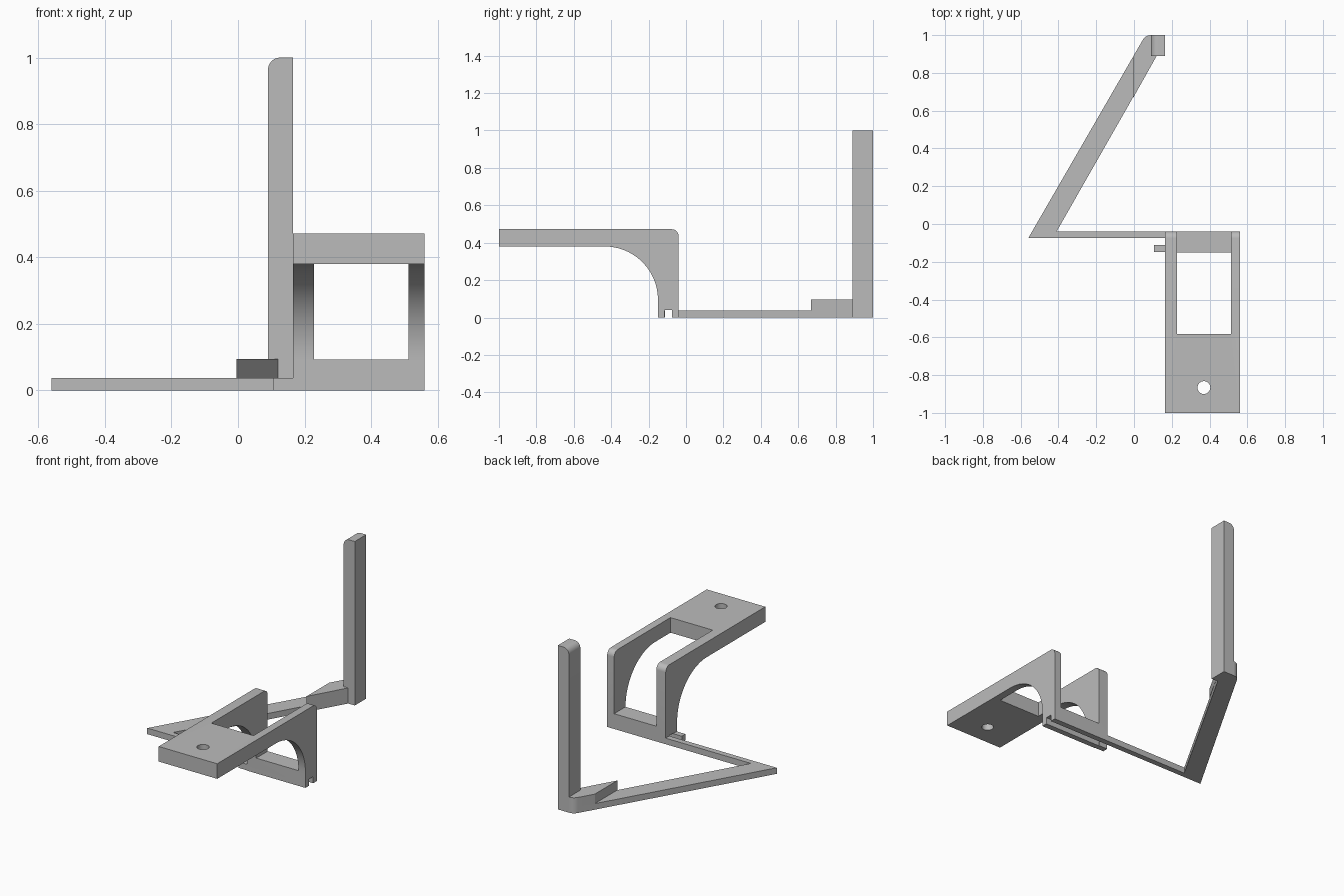
import bpy, bmesh
from math import sin, cos, pi, radians
from mathutils import Vector

cube = bpy.data.objects.get("Cube")
if cube:
    bpy.data.objects.remove(cube, do_unlink=True)

grey = bpy.data.materials.new("plain grey")
grey.use_nodes = True
grey.diffuse_color = (0.5, 0.5, 0.5, 1)
grey.node_tree.nodes["Principled BSDF"].inputs["Base Color"].default_value = (0.5, 0.5, 0.5, 1)


def arc(cx, cy, r, start, end, steps=12):
    """Points along an arc, angles in degrees."""
    angles = [radians(start + (end - start) * i / steps) for i in range(steps + 1)]
    return [(cx + r * cos(a), cy + r * sin(a)) for a in angles]


def prism(name, profile, axis, low, high):
    """Extrude a 2D profile along one axis between low and high."""
    place = {"x": lambda u, v: Vector((low, u, v)),
             "y": lambda u, v: Vector((u, low, v)),
             "z": lambda u, v: Vector((u, v, low))}[axis]
    bm = bmesh.new()
    face = bm.faces.new([bm.verts.new(place(u, v)) for u, v in profile])
    shift = Vector([high - low if a == axis else 0 for a in "xyz"])
    out = bmesh.ops.extrude_face_region(bm, geom=[face])
    bmesh.ops.translate(bm, vec=shift, verts=[g for g in out["geom"] if isinstance(g, bmesh.types.BMVert)])
    bmesh.ops.recalc_face_normals(bm, faces=bm.faces)
    mesh = bpy.data.meshes.new(name)
    bm.to_mesh(mesh)
    bm.free()
    mesh.materials.append(grey)
    obj = bpy.data.objects.new(name, mesh)
    bpy.context.collection.objects.link(obj)
    return obj


def box(name, x0, x1, y0, y1, z0, z1):
    return prism(name, [(x0, y0), (x1, y0), (x1, y1), (x0, y1)], "z", z0, z1)


def activate(obj):
    bpy.ops.object.select_all(action="DESELECT")
    obj.select_set(True)
    bpy.context.view_layer.objects.active = obj


def cut(obj, cutter):
    cutter.hide_render = True
    mod = obj.modifiers.new("cut", "BOOLEAN")
    mod.operation, mod.solver, mod.object = "DIFFERENCE", "EXACT", cutter
    activate(obj)
    bpy.ops.object.modifier_apply(modifier=mod.name)
    bpy.data.objects.remove(cutter, do_unlink=True)


# Bracket: arched side profile with a slot in its foot
FRONT, BACK, LEFT, RIGHT = -1, -0.04, 0.56, 0.165
profile = [(FRONT, 0.38)] + arc(-0.435, 0.095, 0.285, 90, 0, 24)
profile += [(-0.15, 0), (-0.115, 0), (-0.115, 0.04), (-0.075, 0.04), (-0.075, 0), (BACK, 0)]
profile += arc(BACK - 0.035, 0.437, 0.035, 0, 90, 8) + [(FRONT, 0.472)]
bracket = prism("bracket", profile, "x", RIGHT, LEFT)

# Opening between the two arms, and the screw hole
cut(bracket, box("opening_cutter", 0.228, 0.513, -0.583, 0.1, 0.093, 0.6))
cut(bracket, prism("hole_cutter", arc(0.37, -0.866, 0.034, 0, 360, 32)[:-1], "z", 0.3, 0.6))

# Flat angled base and the raised pad at its far end
BASE_TOP, PAD_TOP = 0.037, 0.095
end = [(0.12, 0.89), (0.09, 0.89)] + arc(0.09, 0.95, 0.05, 90, 150, 8)
base = prism("base_frame", [(-0.56, -0.075), (RIGHT, -0.075), (RIGHT, BACK), (-0.41, BACK)] + end,
             "z", 0, BASE_TOP)
pad = prism("raised_pad", [(-0.005, 0.667)] + end + [(-0.005, 0.886)], "z", BASE_TOP, PAD_TOP)

# Small peg beside the base
peg = box("peg", 0.107, RIGHT, -0.147, -0.112, 0, BASE_TOP)

# Upright post with one rounded top edge
post = prism("post", [(0.09, 0), (RIGHT, 0), (RIGHT, 1)] + arc(0.127, 0.963, 0.037, 90, 180, 10),
             "y", 0.89, 1)

for part in (bracket, base, pad, peg, post):
    activate(part)
    bpy.ops.object.shade_smooth_by_angle(angle=radians(30))
